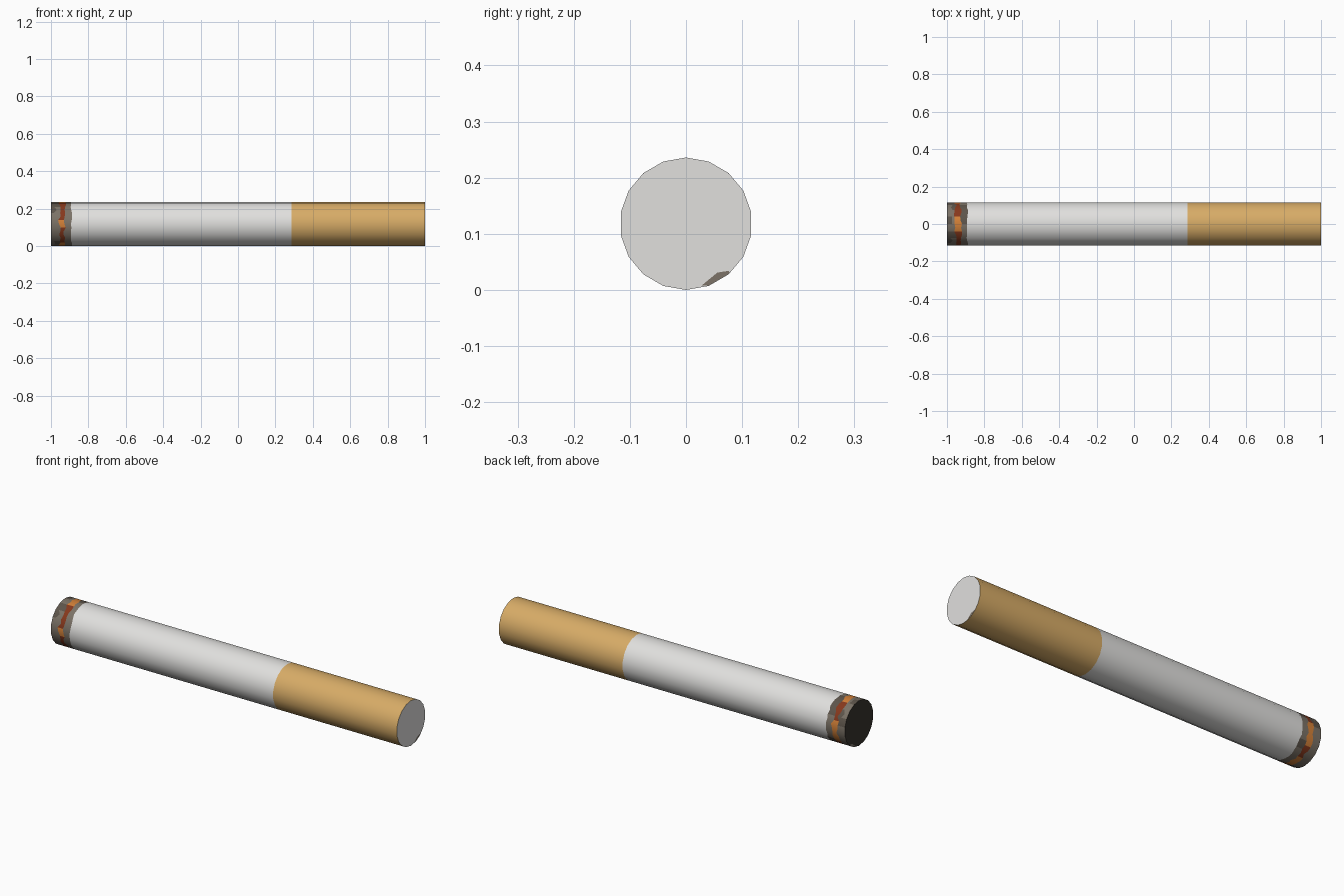
import bpy, bmesh, math, random

if "Cube" in bpy.data.objects:
    bpy.data.objects.remove(bpy.data.objects["Cube"])

random.seed(4)
R, SIDES = 0.118, 18


def material(name, rgb):
    m = bpy.data.materials.new(name)
    m.diffuse_color = (*rgb, 1)
    m.use_nodes = True
    m.node_tree.nodes["Principled BSDF"].inputs["Base Color"].default_value = m.diffuse_color
    return m


paper = material("white paper", (0.75, 0.745, 0.73))
tan = material("tan filter wrap", (0.68, 0.41, 0.135))
char = material("dark char", (0.04, 0.034, 0.026))
ash = material("grey ash", (0.2, 0.17, 0.135))
dark_ash = material("dark ash", (0.11, 0.09, 0.07))
red = material("ember red", (0.24, 0.04, 0.012))
orange = material("ember orange", (0.66, 0.22, 0.04))


def rim(i, div=1):
    """Point i on the polygon outline, each side cut in div pieces."""
    k, t = divmod(i, div)
    a, b = [math.radians(90) + math.tau * j / SIDES for j in (k, k + 1)]
    t /= div
    y = R * (math.cos(a) * (1 - t) + math.cos(b) * t)
    z = R * (math.sin(a) * (1 - t) + math.sin(b) * t)
    return y, z + R


def finish(name, bm, mats):
    bmesh.ops.recalc_face_normals(bm, faces=bm.faces)
    me = bpy.data.meshes.new(name)
    bm.to_mesh(me)
    bm.free()
    for m in mats:
        me.materials.append(m)
    ob = bpy.data.objects.new(name, me)
    bpy.context.collection.objects.link(ob)
    bpy.ops.object.select_all(action='DESELECT')
    ob.select_set(True)
    bpy.context.view_layer.objects.active = ob
    bpy.ops.object.shade_smooth_by_angle(angle=math.radians(40))
    return ob


def tube(name, rings, mats, colour, div=1, cap_first=None, cap_last=None):
    """rings: functions giving x for outline point i; colour(row, i) -> slot."""
    n = SIDES * div
    bm = bmesh.new()
    vs = [[bm.verts.new((f(i), *rim(i, div))) for i in range(n)] for f in rings]
    for r in range(len(rings) - 1):
        for i in range(n):
            j = (i + 1) % n
            f = bm.faces.new((vs[r][i], vs[r][j], vs[r + 1][j], vs[r + 1][i]))
            f.material_index = colour(r, i)
    for slot, ring in ((cap_first, vs[0]), (cap_last, vs[-1])):
        if slot is not None:
            bm.faces.new(ring).material_index = slot
    return finish(name, bm, mats)


# Filter with a white end face
tube("filter", [lambda i: 0.285, lambda i: 1.0], [tan, paper],
     lambda r, i: 0, cap_last=1)

# Burning tip: char, ash, ember ring and ash with jagged borders
DIV = 2
N = SIDES * DIV
edge = [-0.891 + random.uniform(-0.004, 0.004) for _ in range(N)]
near = [-0.925 + random.uniform(-0.008, 0.007) for _ in range(N)]
far = [-0.953 + random.uniform(-0.009, 0.006) for _ in range(N)]
mid = [-0.977 + random.uniform(-0.008, 0.008) for _ in range(N)]


def glowing(i):
    a = (90 + 360 * (i + 0.5) / N) % 360
    return (70 < a < 112 or 168 < a < 192 or 240 < a < 290
            or a > 320 or a < 25)


patches = [[random.random() for _ in range(N)] for _ in range(4)]


def tip_colour(row, i):
    if row == 2:
        return 3 if glowing(i) else 2
    return 1 if patches[row][i // 2] < 0.3 else 0


tube("burning_tip",
     [lambda i: -1.0, lambda i: mid[i], lambda i: far[i],
      lambda i: near[i], lambda i: edge[i]],
     [ash, dark_ash, red, orange, char], tip_colour, div=DIV, cap_first=4)

# Paper body, meeting the jagged tip border
tube("paper_body", [lambda i: edge[i], lambda i: 0.285], [paper],
     lambda r, i: 0, div=DIV)

# Small scorch mark low on each end face
for name, x in (("filter_scorch", 1.0003), ("tip_ash_mark", -1.0003)):
    bm = bmesh.new()
    pts = [(0.028, 0.008), (0.04, 0.0075), (0.078, 0.030), (0.076, 0.034),
           (0.056, 0.031)]
    bm.faces.new([bm.verts.new((x, y, z)) for y, z in pts])
    ob = finish(name, bm, [ash])
    if ob.data.polygons[0].normal.x * x < 0:
        ob.data.flip_normals()
